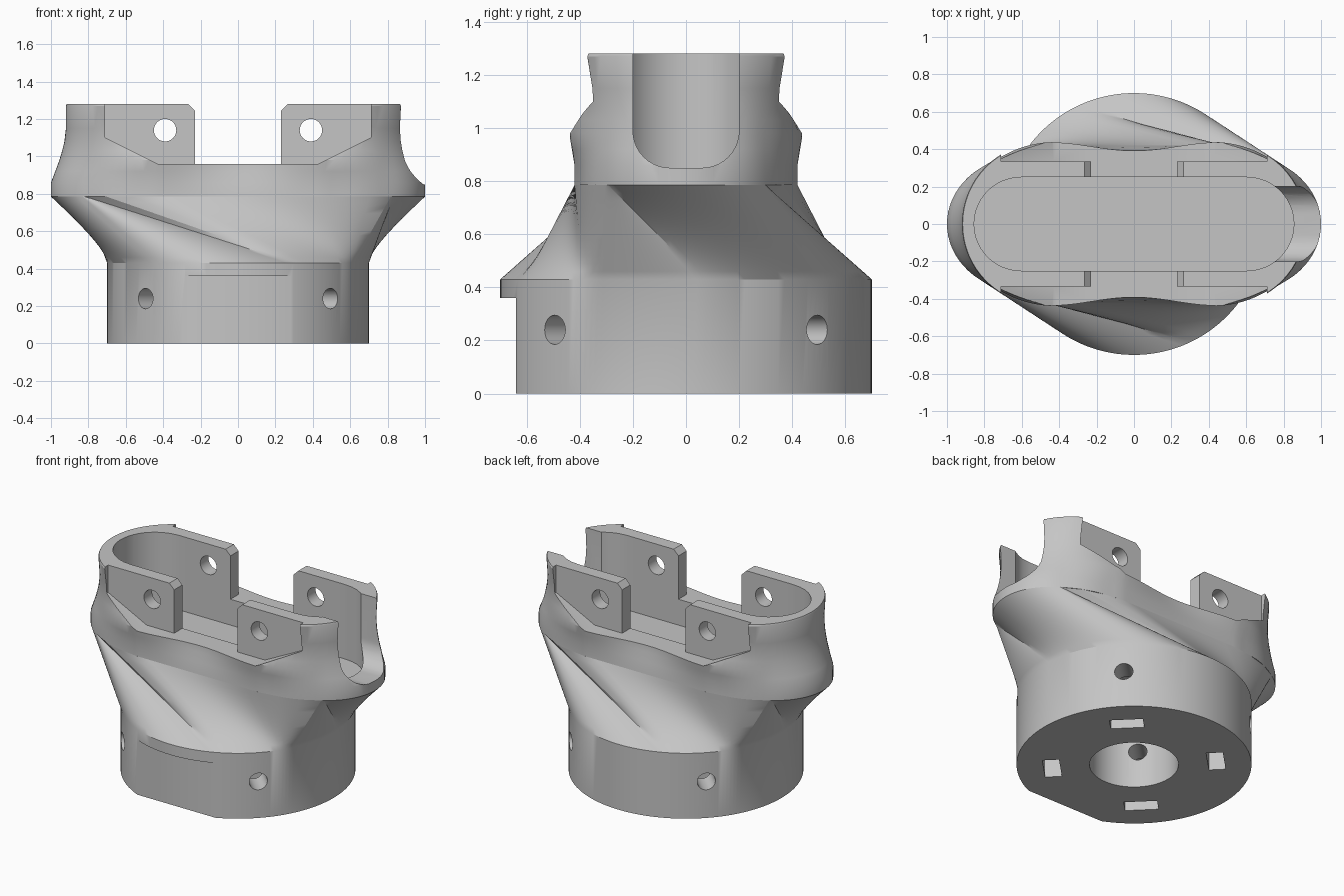
import bpy, bmesh
from math import sin, cos, pi, radians, sqrt
from mathutils import Vector

cube = bpy.data.objects.get("Cube")
if cube:
    bpy.data.objects.remove(cube)

grey = bpy.data.materials.new("light_grey")
grey.use_nodes = True
grey.diffuse_color = (0.56, 0.56, 0.56, 1)
grey.node_tree.nodes["Principled BSDF"].inputs["Base Color"].default_value = (0.56, 0.56, 0.56, 1)


def skin(name, rings):
    """Solid skinned through matching rings of points, capped at both ends."""
    bm = bmesh.new()
    rows = [[bm.verts.new(p) for p in ring] for ring in rings]
    n = len(rows[0])
    for low, high in zip(rows, rows[1:]):
        for i in range(n):
            j = (i + 1) % n
            bm.faces.new((low[i], low[j], high[j], high[i]))
    bm.faces.new(rows[0][::-1])
    bm.faces.new(rows[-1])
    bmesh.ops.recalc_face_normals(bm, faces=bm.faces[:])
    mesh = bpy.data.meshes.new(name)
    bm.to_mesh(mesh)
    bm.free()
    mesh.materials.append(grey)
    obj = bpy.data.objects.new(name, mesh)
    bpy.context.collection.objects.link(obj)
    return obj


def prism(profile, lo, hi, place):
    return skin("cutter", [[place(u, v, w) for u, v in profile] for w in (lo, hi)])


def along_x(u, v, w): return Vector((w, u, v))
def along_y(u, v, w): return Vector((u, w, v))
def along_z(u, v, w): return Vector((u, v, w))


def along_angle(angle):
    out, side = Vector((cos(angle), sin(angle), 0)), Vector((-sin(angle), cos(angle), 0))
    return lambda u, v, w: out * w + side * u + Vector((0, 0, v))


def circle(r, u=0, v=0, n=32):
    return [(u + r * cos(2 * pi * i / n), v + r * sin(2 * pi * i / n)) for i in range(n)]


def rect(u0, u1, v0, v1):
    return [(u0, v0), (u1, v0), (u1, v1), (u0, v1)]


def oval(angle, length, width, pinch=0):
    """Point of a round-ended outline in a direction; pinch narrows the ends."""
    c, s, half = cos(angle), sin(angle), length - width
    if abs(s) * half >= width * abs(c):
        r = width / abs(s)
    else:
        r = half * abs(c) + sqrt(width ** 2 - (half * s) ** 2)
    ramp = min(max((abs(r * c) - 0.45) / 0.35, 0), 1)
    return r * c, r * s * (1 - pinch * ramp)


def cut(obj, cutters):
    for c in cutters:
        mod = obj.modifiers.new("cut", "BOOLEAN")
        mod.object, mod.operation, mod.solver = c, "DIFFERENCE", "EXACT"
    graph = bpy.context.evaluated_depsgraph_get()
    mesh = bpy.data.meshes.new_from_object(obj.evaluated_get(graph))
    obj.modifiers.clear()
    obj.data = mesh
    mesh.name = obj.name
    for c in cutters:
        bpy.data.objects.remove(c)


def smooth(obj):
    bpy.ops.object.select_all(action="DESELECT")
    obj.select_set(True)
    bpy.context.view_layer.objects.active = obj
    bpy.ops.object.shade_smooth_by_angle(angle=radians(28))


# Round base and twisted neck: each oval direction is paired with a base direction,
# and the oval's corners fan out over a stretch of the base circle
SHOULDER, NECK, PINCH = 0.785, 0.43, 0.13
keys = [(-22, 5), (22, 50), (23, 115), (157, 152), (158, 185)]
pairs = []
for turn in (0, 180):
    for (a0, b0), (a1, b1) in zip(keys, keys[1:]):
        pairs += [(radians(a0 + (a1 - a0) * i / 20 + turn),
                   radians(b0 + (b1 - b0) * i / 20 + turn)) for i in range(20)]

rings = [[(0.7 * cos(b), 0.7 * sin(b), 0) for _, b in pairs]]
for k in range(13):
    t = k / 12
    ring = []
    for a, b in pairs:
        x, y = oval(a, 1.0, 0.42, PINCH)
        ring.append((x * t + 0.7 * cos(b) * (1 - t), y * t + 0.7 * sin(b) * (1 - t),
                     NECK + (SHOULDER - NECK) * t))
    rings.append(ring)
base = skin("base_and_twisted_neck", rings)

cutters = [prism(rect(-1, 1, -1, -0.64), -0.1, 0.36, along_z),
           prism(circle(0.265, n=64), -0.1, 0.4, along_z)]
for k in range(4):
    # Radial screw holes with nut pockets
    place = along_angle(pi / 4 + k * pi / 2)
    cutters.append(prism(circle(0.055, 0, 0.24), 0.15, 0.9, place))
    cutters.append(prism(rect(-0.1, 0.1, -0.1, 0.33), 0.44, 0.54, place))
cut(base, cutters)
smooth(base)

# Oval cradle: height, half length, half width, waist dip, end pinch
levels = [(0.785, 1.0, 0.42, 0, PINCH), (0.86, 1.0, 0.42, 0.01, PINCH),
          (0.92, 0.977, 0.43, 0.035, 0.13), (0.98, 0.955, 0.44, 0.05, 0.12),
          (1.03, 0.94, 0.42, 0.05, 0.08), (1.08, 0.928, 0.405, 0.03, 0.04),
          (1.15, 0.92, 0.41, 0, 0.02), (1.27, 0.92, 0.435, 0, 0),
          (1.28, 0.916, 0.431, 0, 0)]
rings = []
for z, length, width, dip, pinch in levels:
    ring = []
    for i in range(160):
        x, y = oval(2 * pi * i / 160, length, width, pinch)
        waist = cos(min(abs(x) / 0.45, 1) * pi / 2) ** 2
        ring.append((x, y * (1 - dip * waist / width), z))
    rings.append(ring)
cradle = skin("cradle", rings)

cavity = [oval(2 * pi * i / 160, 0.855, 0.25) for i in range(160)]
notch = [(-0.71, 1.4), (-0.71, 1.1), (-0.43, 0.96), (0.43, 0.96), (0.71, 1.1), (0.71, 1.4)]
gap = [(-0.27, 1.4), (-0.27, 1.285), (-0.23, 1.245), (-0.23, 0.96)]
gap += [(-x, z) for x, z in reversed(gap)]
corner = [(0.06 + 0.14 * cos(a), 0.99 + 0.14 * sin(a)) for a in
          [-pi / 2 + pi / 2 * i / 10 for i in range(11)]]
slot = corner + [(0.2, 1.4), (-0.2, 1.4)] + [(-y, z) for y, z in reversed(corner)]

cutters = [prism(cavity, 0.79, 1.4, along_z),
           prism(gap, -0.8, 0.8, along_y),
           prism(slot, 0.7, 1.2, along_x)]
for side in (-1, 1):
    # Relief outside the bracket plates, and bolt holes through them
    cutters.append(prism(notch, side * 0.335, side * 0.8, along_y))
    cutters.append(prism(circle(0.06, side * 0.39, 1.14), -0.8, 0.8, along_y))
cut(cradle, cutters)
smooth(cradle)
